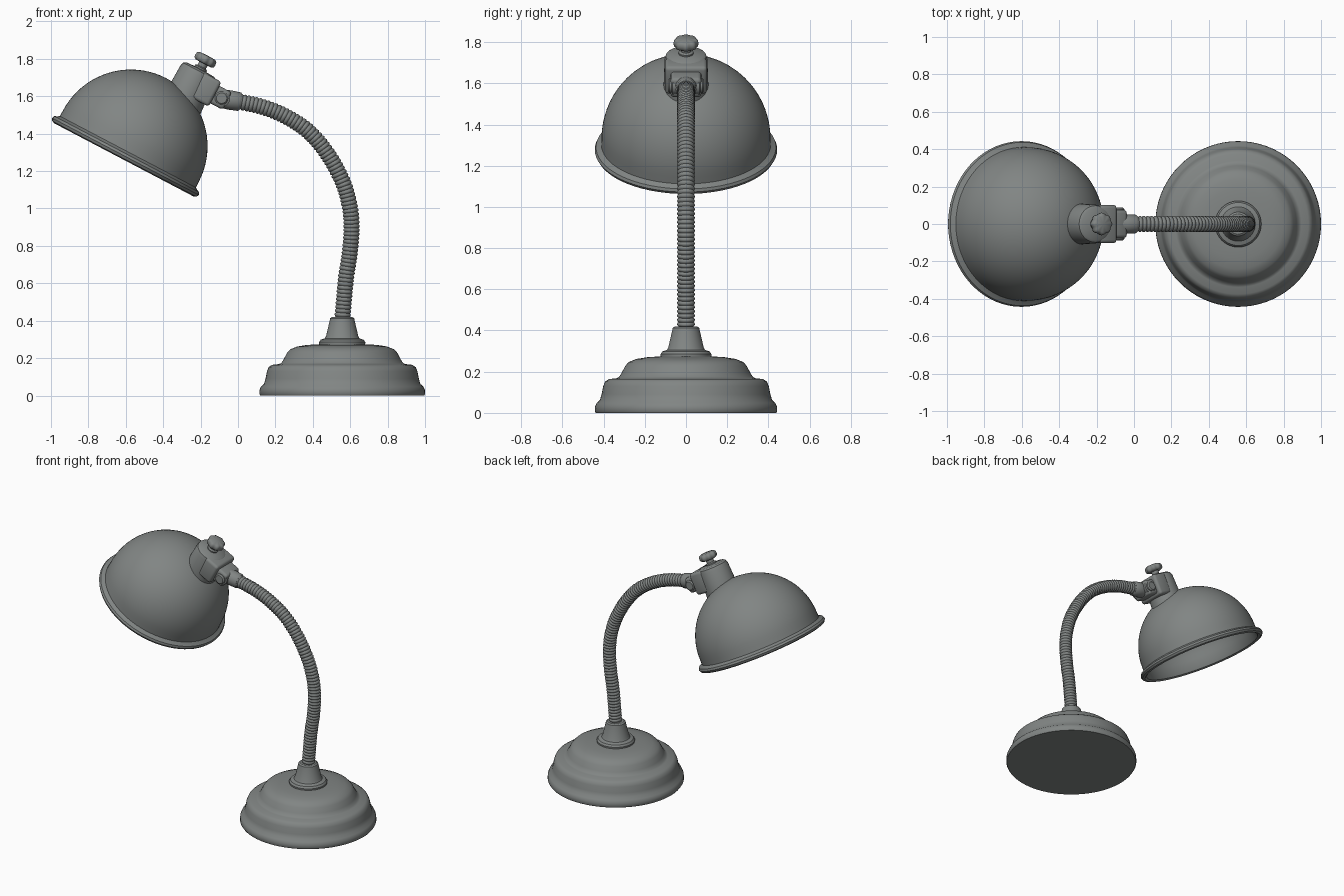
import bpy, bmesh, math
from mathutils import Matrix, Vector

if "Cube" in bpy.data.objects:
    bpy.data.objects.remove(bpy.data.objects["Cube"])

grey = bpy.data.materials.new("warm_grey_metal")
grey.diffuse_color = (0.22, 0.235, 0.23, 1)
grey.use_nodes = True
grey.node_tree.nodes["Principled BSDF"].inputs["Base Color"].default_value = grey.diffuse_color

TILT = math.radians(27.7)
HEAD = Matrix.Translation((-0.61, 0, 1.262)) @ Matrix.Rotation(TILT, 4, 'Y')


def finish(name, bm, matrix, angle=35):
    bmesh.ops.remove_doubles(bm, verts=bm.verts, dist=1e-5)
    bmesh.ops.recalc_face_normals(bm, faces=bm.faces)
    me = bpy.data.meshes.new(name)
    bm.to_mesh(me)
    bm.free()
    ob = bpy.data.objects.new(name, me)
    ob.matrix_world = matrix
    me.materials.append(grey)
    bpy.context.collection.objects.link(ob)
    bpy.ops.object.select_all(action='DESELECT')
    ob.select_set(True)
    bpy.context.view_layer.objects.active = ob
    bpy.ops.object.shade_smooth_by_angle(angle=math.radians(angle))
    return ob


def lathe(name, profile, matrix, segs=64, flute=0.0, lobes=8, angle=35):
    """Spin (radius, height) points round z; flute adds lobes to the outline."""
    bm = bmesh.new()
    rings = []
    for r, z in profile:
        ring = []
        for i in range(segs):
            a = 2 * math.pi * i / segs
            rr = r * (1 + flute * math.cos(lobes * a))
            ring.append(bm.verts.new((rr * math.cos(a), rr * math.sin(a), z)))
        rings.append(ring)
    for a, b in zip(rings, rings[1:]):
        for i in range(segs):
            j = (i + 1) % segs
            bm.faces.new((a[i], a[j], b[j], b[i]))
    bmesh.ops.dissolve_degenerate(bm, dist=1e-6, edges=bm.edges)
    return finish(name, bm, matrix, angle)


def block(name, centre, size, bevel, matrix):
    bm = bmesh.new()
    bmesh.ops.create_cube(bm, size=1, matrix=Matrix.Translation(centre) @ Matrix.Diagonal((*size, 1)))
    bmesh.ops.bevel(bm, geom=bm.edges[:], offset=bevel, segments=3, profile=0.5, affect='EDGES')
    return finish(name, bm, matrix)


# Stepped round base with a flat underside
lathe("base", [(0, 0), (0.438, 0), (0.443, 0.008), (0.442, 0.03), (0.434, 0.048),
               (0.418, 0.062), (0.41, 0.09), (0.402, 0.13), (0.393, 0.152), (0.375, 0.164),
               (0.338, 0.168), (0.325, 0.174), (0.312, 0.195), (0.295, 0.228), (0.278, 0.247),
               (0.24, 0.262), (0.19, 0.27), (0.13, 0.274), (0, 0.275)],
      Matrix.Translation((0.557, 0, 0)), 72)

# Collar and tapered socket for the neck
lathe("neck_socket", [(0, 0.26), (0.122, 0.26), (0.124, 0.285), (0.115, 0.298), (0.092, 0.306),
                      (0.086, 0.318), (0.068, 0.395), (0.064, 0.413), (0.054, 0.42), (0, 0.42)],
      Matrix.Translation((0.557, 0, 0)), 40)

# Ribbed flexible neck swept along a smooth path in the xz plane
PATH = [Vector(p) for p in [(-0.06, 1.582), (0.01, 1.57), (0.13, 1.543), (0.25, 1.495),
                            (0.375, 1.413), (0.48, 1.29), (0.56, 1.142), (0.598, 1.008),
                            (0.607, 0.89), (0.597, 0.757), (0.577, 0.623), (0.557, 0.40)]]


def path_at(t):
    """Catmull-Rom point for t from 0 to 1."""
    n = len(PATH) - 1
    k = min(int(t * n), n - 1)
    u = t * n - k
    p0, p1, p2, p3 = (PATH[max(0, min(n, k + d))] for d in (-1, 0, 1, 2))
    return 0.5 * (2 * p1 + (p2 - p0) * u + (2 * p0 - 5 * p1 + 4 * p2 - p3) * u * u
                  + (3 * p1 - p0 - 3 * p2 + p3) * u ** 3)


fine = [path_at(i / 1000) for i in range(1001)]
dist = [0.0]
for a, b in zip(fine, fine[1:]):
    dist.append(dist[-1] + (b - a).length)

RIBS, SIDES = 75, 20
steps = RIBS * 4
bm = bmesh.new()
rings, k = [], 0
for s in range(steps + 1):
    while k < 999 and dist[k + 1] < dist[-1] * s / steps:
        k += 1
    f = (dist[-1] * s / steps - dist[k]) / (dist[k + 1] - dist[k])
    p = fine[k].lerp(fine[k + 1], f)
    d = (fine[min(k + 6, 1000)] - fine[max(k - 5, 0)]).normalized()
    r = (0.0375, 0.042, 0.0435, 0.042)[s % 4]
    ring = []
    for i in range(SIDES):
        a = 2 * math.pi * i / SIDES
        c = r * math.cos(a)
        ring.append(bm.verts.new((p.x - d.y * c, r * math.sin(a), p.y + d.x * c)))
    rings.append(ring)
for a, b in zip(rings, rings[1:]):
    for i in range(SIDES):
        j = (i + 1) % SIDES
        bm.faces.new((a[i], a[j], b[j], b[i]))
bm.faces.new(rings[0])
bm.faces.new(rings[-1])
finish("flexible_neck", bm, Matrix(), 50)

# Hollow dome shade with a rolled lip
N = 20
arc = [(math.cos(i * math.pi / 2 / N), math.sin(i * math.pi / 2 / N)) for i in range(N + 1)]
inner = [(0.39 * c, 0.08 + 0.39 * s) for c, s in reversed(arc)]
outer = [(0.41 * c, 0.08 + 0.41 * s) for c, s in arc]
lip = [(0.396, 0.03), (0.404, 0.006), (0.42, -0.002), (0.436, 0.004), (0.443, 0.018),
       (0.437, 0.032), (0.422, 0.039), (0.411, 0.046)]
lathe("shade", inner + lip + outer, HEAD, 72)

# Lamp holder on top of the shade
AXIS = HEAD @ Matrix.Translation((0.138, 0, 0))
lathe("lamp_holder", [(0, 0.40), (0.112, 0.40), (0.108, 0.46), (0.104, 0.585), (0.098, 0.605),
                      (0.085, 0.615), (0, 0.62)], AXIS, 40)

# Fluted knob on a short stem
lathe("knob_stem", [(0, 0.60), (0.036, 0.60), (0.036, 0.626), (0.025, 0.632), (0.025, 0.665),
                    (0, 0.665)], AXIS, 24)
lathe("knob", [(0, 0.652), (0.044, 0.652), (0.056, 0.66), (0.058, 0.675), (0.055, 0.69),
               (0.044, 0.698), (0, 0.70)], AXIS, 64, 0.05, 8, 50)

# Hinge bracket between holder and neck
block("bracket_plate", (0.215, 0, 0.535), (0.11, 0.205, 0.15), 0.018, HEAD)
block("hinge_block", (0.295, 0, 0.533), (0.10, 0.15, 0.105), 0.018, HEAD)
lathe("hinge_bolt", [(0, -0.088), (0.028, -0.088), (0.036, -0.08), (0.036, -0.07), (0.046, -0.066),
                     (0.046, 0.066), (0.036, 0.07), (0.036, 0.08), (0.028, 0.088), (0, 0.088)],
      HEAD @ Matrix.Translation((0.31, 0, 0.533)) @ Matrix.Rotation(math.pi / 2, 4, 'X'), 28)

# Ferrule gripping the end of the neck
lathe("neck_ferrule", [(0, -0.06), (0.05, -0.06), (0.052, -0.02), (0.05, 0.03), (0.044, 0.038),
                       (0, 0.038)],
      Matrix.Translation((-0.022, 0, 1.576)) @ Matrix.Rotation(math.radians(100), 4, 'Y'), 28)
